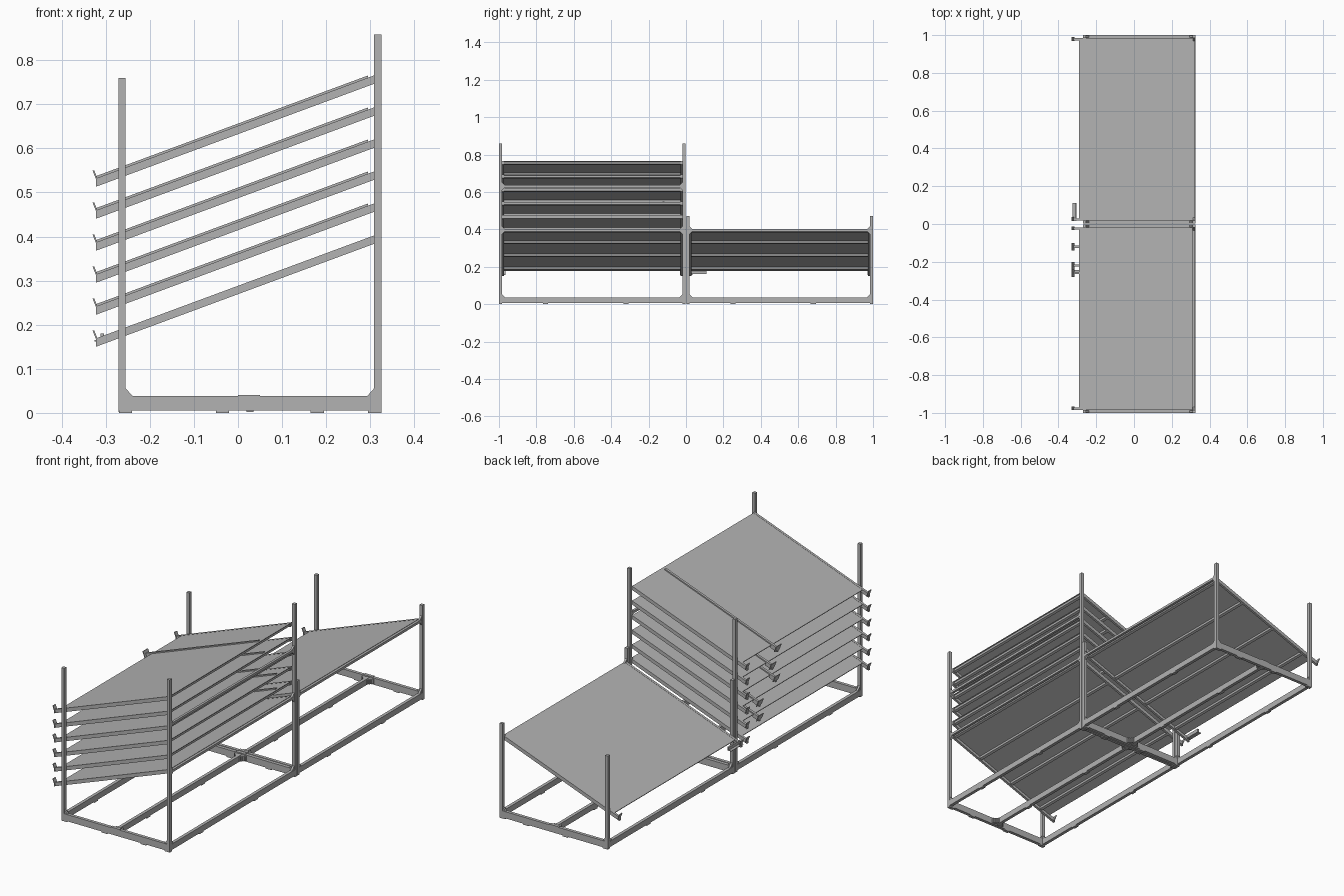
import bpy
import bmesh

if "Cube" in bpy.data.objects:
    bpy.data.objects.remove(bpy.data.objects["Cube"])

# One painted-steel colour for everything
steel = bpy.data.materials.new("grey_steel")
steel.use_nodes = True
COLOUR = (0.45, 0.45, 0.45, 1)
steel.diffuse_color = COLOUR
steel.node_tree.nodes["Principled BSDF"].inputs["Base Color"].default_value = COLOUR

SLOPE = 0.37          # fall of every shelf towards -x
HIGH_X = 0.31         # x of the high shelf edge
LOW_TOP = 0.402       # height of the lowest shelf at its high edge
PITCH = 0.0726        # spacing of the shelf levels
POST = 0.016
POST_X = (-0.263, 0.317)


def prism(name, points, lo, hi, axis="y"):
    """Extrude a profile along y (points are x,z) or along x (points are y,z)."""
    bm = bmesh.new()

    def place(p, d):
        return (p[0], d, p[1]) if axis == "y" else (d, p[0], p[1])

    face = bm.faces.new([bm.verts.new(place(p, lo)) for p in points])
    moved = bmesh.ops.extrude_face_region(bm, geom=[face])["geom"]
    step = (0, hi - lo, 0) if axis == "y" else (hi - lo, 0, 0)
    bmesh.ops.translate(bm, vec=step,
                        verts=[g for g in moved if isinstance(g, bmesh.types.BMVert)])
    bmesh.ops.recalc_face_normals(bm, faces=bm.faces)
    mesh = bpy.data.meshes.new(name)
    bm.to_mesh(mesh)
    bm.free()
    mesh.materials.append(steel)
    ob = bpy.data.objects.new(name, mesh)
    bpy.context.collection.objects.link(ob)
    return ob


def box(name, x0, x1, y0, y1, z0, z1):
    return prism(name, [(x0, z0), (x1, z0), (x1, z1), (x0, z1)], y0, y1)


def sloped(name, x0, x1, low, high, y0, y1, top):
    """Bar parallel to a shelf, from low to high relative to the shelf surface."""
    def z(x):
        return top + (x - HIGH_X) * SLOPE
    return prism(name, [(x0, z(x0) + low), (x1, z(x1) + low),
                        (x1, z(x1) + high), (x0, z(x0) + high)], y0, y1)


def lip(name, y0, y1, top):
    """Upright end stop at the low end of a rail."""
    z = top - (HIGH_X + 0.32) * SLOPE
    prism(name, [(-0.330, z + 0.018), (-0.326, z + 0.018),
                 (-0.314, z - 0.012), (-0.318, z - 0.012)], y0, y1)


def gusset(name, a, z, da, dz, lo, hi, axis):
    """Small triangular corner plate."""
    prism(name, [(a, z), (a + da, z), (a, z + dz)], lo, hi, axis)


def shelf(prefix, y0, y1, top):
    sloped(prefix + "_panel", -0.29, HIGH_X, -0.003, 0, y0, y1, top)
    for side, a, b in (("front", y0, y0 + 0.012), ("back", y1 - 0.012, y1)):
        sloped(prefix + "_rail_" + side, -0.322, HIGH_X, -0.018, 0.001, a, b, top)
        lip(prefix + "_lip_" + side, a - 0.002, b + 0.006, top)
    # Cross bars under the panel
    for x in (0.30, 0.14, -0.05, -0.235):
        sloped(prefix + "_cross_bar", x - 0.006, x + 0.006, -0.014, -0.003,
               y0 + 0.012, y1 - 0.012, top)


def base_frame(prefix, y0, y1):
    # Side, middle and end beams
    for x in (POST_X[0], 0.027, POST_X[1]):
        box(prefix + "_long_beam", x - 0.008, x + 0.008, y0 + 0.015, y1 - 0.015, 0.007, 0.036)
        for share in (0.25, 0.68):
            y = y0 + share * (y1 - y0)
            box(prefix + "_foot_pad", x - 0.008, x + 0.008, y - 0.014, y + 0.014, 0.002, 0.007)
    for y in (y0, y1 - 0.016):
        box(prefix + "_end_beam", -0.271, 0.325, y, y + POST, 0.005, 0.038)
        box(prefix + "_top_plate", 0.0, 0.05, y, y + POST, 0.038, 0.041)
        for x in (-0.255, -0.035, 0.18, 0.31):
            box(prefix + "_foot", x - 0.015, x + 0.015, y, y + POST, 0, 0.005)
    # Flat corner braces joining the middle beam to the end beams
    for y, s in ((y0 + 0.016, 1), (y1 - 0.016, -1)):
        for side in (-1, 1):
            x = 0.027 + side * 0.008
            steps = 4
            for i in range(steps):
                reach = 0.024 * (steps - i) / steps
                a, b = sorted((y + s * i * 0.006, y + s * (i + 1) * 0.006))
                c, d = sorted((x, x + side * reach))
                box(prefix + "_brace", c, d, a, b, 0.010, 0.034)


def posts(prefix, y0, y1, heights):
    for x, height in zip(POST_X, heights):
        inward = 1 if x < 0 else -1
        for y, s in ((y0, 1), (y1 - POST, -1)):
            box(prefix + "_post", x - 0.008, x + 0.008, y, y + POST, 0.005, height)
            gusset(prefix + "_post_gusset_x", x + inward * 0.008, 0.038,
                   inward * 0.016, 0.018, y + 0.003, y + 0.013, "y")
            inner = y + POST if s > 0 else y
            gusset(prefix + "_post_gusset_y", inner, 0.036,
                   s * 0.018, 0.018, x - 0.005, x + 0.005, "x")


def tie_beam(prefix, y0, y1, z):
    # Horizontal beam between the tall posts, with corner plates
    box(prefix + "_tie_beam", 0.311, 0.323, y0 + POST, y1 - POST, z - 0.006, z + 0.006)
    for y, s in ((y0 + POST, 1), (y1 - POST, -1)):
        for up in (-1, 1):
            gusset(prefix + "_tie_gusset", y, z + up * 0.006, s * 0.016, up * 0.016,
                   0.312, 0.322, "x")


# Front unit with six shelves, back unit with one
units = (("front_unit", -1.0, -0.002, (0.76, 0.858), 6, (0.395, 0.63)),
         ("back_unit", 0.002, 1.0, (0.465, 0.47), 1, (0.395,)))
for prefix, y0, y1, heights, levels, ties in units:
    base_frame(prefix, y0, y1)
    posts(prefix, y0, y1, heights)
    for z in ties:
        tie_beam(prefix, y0, y1, z)
    for level in range(levels):
        shelf(f"{prefix}_shelf_{level + 1}", y0 + POST, y1 - POST, LOW_TOP + level * PITCH)

# Lane dividers on the upper shelves
for level, y in enumerate((-0.12, -0.12, -0.25, -0.22, -0.26), start=1):
    top = LOW_TOP + level * PITCH
    sloped("lane_divider", -0.322, 0.295, 0, 0.006, y - 0.006, y + 0.006, top)
    sloped("divider_nose", -0.322, -0.285, -0.016, 0.003, y - 0.006, y + 0.006, top)
    lip("divider_lip", y - 0.02, y + 0.02, top)

# Small stop bracket where the two units meet
box("stop_bracket_arm", -0.312, -0.304, 0.016, 0.11, 0.162, 0.180)
box("stop_bracket_plate", -0.326, -0.304, 0.016, 0.11, 0.162, 0.165)
